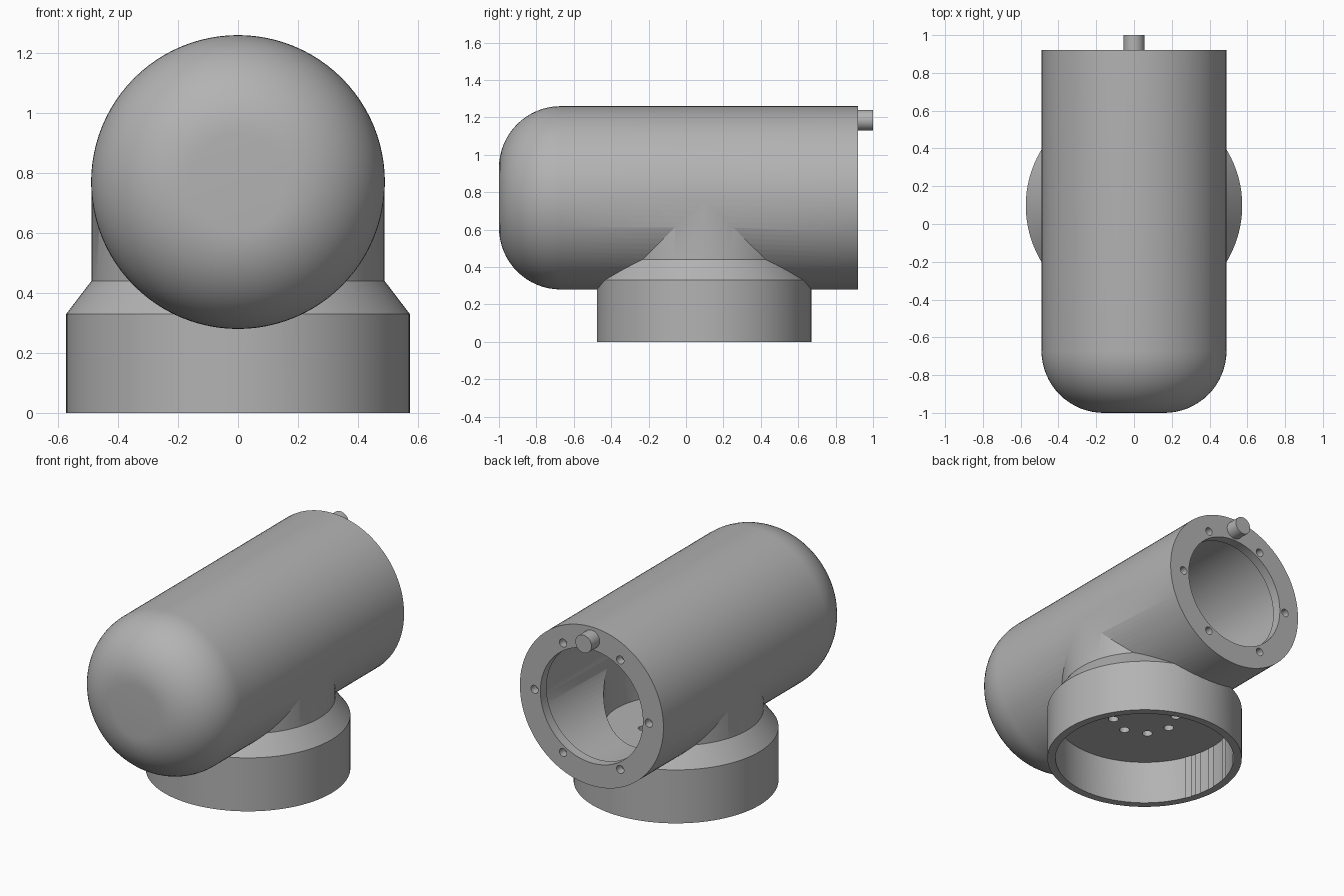
import bpy, bmesh, math
from mathutils import Matrix, Vector

cube = bpy.data.objects.get("Cube")
if cube:
    bpy.data.objects.remove(cube, do_unlink=True)

AXIS_Z = 0.77      # height of the tube axis
BASE_Y = 0.097     # centre of the round base
BACK_Y = 0.92      # rear flange face
TUBE_R = 0.49
TO_Y = Matrix.Rotation(-math.pi / 2, 4, 'X')

grey = bpy.data.materials.new("plain_grey")
grey.use_nodes = True
COLOUR = (0.45, 0.45, 0.45, 1)
grey.diffuse_color = COLOUR
grey.node_tree.nodes["Principled BSDF"].inputs["Base Color"].default_value = COLOUR


def lathe(name, profile, origin, along_y=False, steps=96):
    """Closed solid turned from (radius, distance) points along z or y."""
    bm = bmesh.new()
    verts = [bm.verts.new((r, 0, h)) for r, h in profile]
    edges = [bm.edges.new(pair) for pair in zip(verts, verts[1:])]
    bmesh.ops.spin(bm, geom=verts + edges, cent=(0, 0, 0), axis=(0, 0, 1),
                   angle=math.tau, steps=steps, use_merge=False)
    bmesh.ops.remove_doubles(bm, verts=bm.verts, dist=0.0002)
    bmesh.ops.recalc_face_normals(bm, faces=bm.faces)
    turn = TO_Y if along_y else Matrix.Identity(4)
    bm.transform(Matrix.Translation(Vector(origin)) @ turn)
    mesh = bpy.data.meshes.new(name)
    bm.to_mesh(mesh)
    bm.free()
    mesh.materials.append(grey)
    obj = bpy.data.objects.new(name, mesh)
    bpy.context.collection.objects.link(obj)
    return obj


def rod(name, radius, start, end, origin, along_y=False, steps=96):
    profile = [(0, start), (radius, start), (radius, end), (0, end)]
    return lathe(name, profile, origin, along_y, steps)


def activate(obj):
    bpy.ops.object.select_all(action='DESELECT')
    obj.select_set(True)
    bpy.context.view_layer.objects.active = obj


def combine(target, other, operation):
    other.hide_render = True
    activate(target)
    mod = target.modifiers.new(operation.lower(), 'BOOLEAN')
    mod.operation = operation
    mod.solver = 'EXACT'
    mod.object = other
    bpy.ops.object.modifier_apply(modifier=mod.name)
    bpy.data.objects.remove(other, do_unlink=True)


# Horizontal tube with a rounded, slightly flattened front cap
FILLET = 0.33
arc = [i * math.pi / 32 for i in range(17)]
tube = [(0, -1)]
tube += [(TUBE_R - FILLET + FILLET * math.sin(a), -1 + FILLET - FILLET * math.cos(a))
         for a in arc]
tube += [(TUBE_R, BACK_Y), (0, BACK_Y)]
housing = lathe("housing", tube, (0, 0, AXIS_Z), True)

# Round mounting base, shoulder and neck
neck = [(0, 0), (0.573, 0), (0.573, 0.33), (0.489, 0.44), (0.489, 0.765), (0, 0.765)]
combine(housing, lathe("mount_base", neck, (0, BASE_Y, 0)), 'UNION')

# Hollow interior: rear opening behind a narrow lip, base cavity and neck pocket
bore = [(0, -0.66), (0.41, -0.66), (0.41, BACK_Y - 0.06), (0.35, BACK_Y - 0.06),
        (0.35, 1.1), (0, 1.1)]
combine(housing, lathe("bore_cutter", bore, (0, 0, AXIS_Z), True), 'DIFFERENCE')
combine(housing, rod("pocket_cutter", 0.405, 0.335, 0.68, (0, BASE_Y, 0)), 'DIFFERENCE')
combine(housing, rod("cavity_cutter", 0.525, -0.1, 0.275, (0, BASE_Y, 0)), 'DIFFERENCE')

# Six screw holes in the rear flange
for i in range(6):
    a = i * math.tau / 6
    spot = (0.39 * math.cos(a), BACK_Y, AXIS_Z + 0.39 * math.sin(a))
    combine(housing, rod("screw_cutter", 0.025, -0.05, 0.05, spot, True, 20), 'DIFFERENCE')

# Ring of eight holes through the base plate
for i in range(8):
    a = i * math.tau / 8
    spot = (0.185 * math.cos(a), BASE_Y + 0.185 * math.sin(a), 0.3)
    combine(housing, rod("plate_hole_cutter", 0.03, -0.1, 0.12, spot, False, 20), 'DIFFERENCE')

# Locating pin at the top of the rear flange
pin = rod("locating_pin", 0.055, -0.01, 0.08, (0, BACK_Y, 1.185), True, 32)

for obj in (housing, pin):
    activate(obj)
    bpy.ops.object.shade_smooth_by_angle(angle=math.radians(25))
